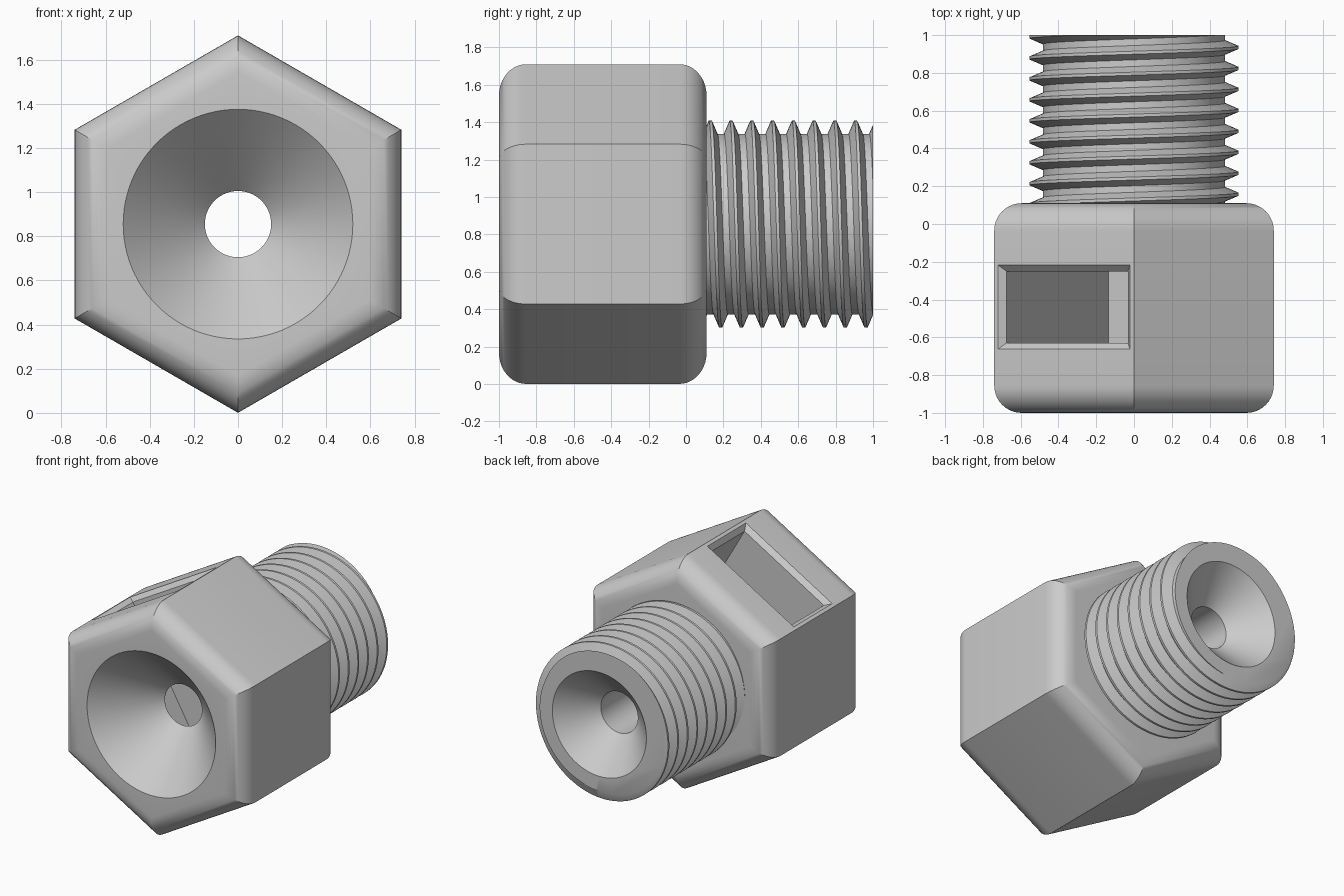
import bpy, bmesh
from math import sin, cos, pi, radians
from mathutils import Vector

AXIS = 0.855          # height of the centre line
APOTHEM = 0.74        # half the distance across the hex flats
PITCH = 0.111

if "Cube" in bpy.data.objects:
    bpy.data.objects.remove(bpy.data.objects["Cube"], do_unlink=True)

grey = bpy.data.materials.new("plain_grey")
grey.use_nodes = True
grey.diffuse_color = (0.6, 0.6, 0.6, 1)
grey.node_tree.nodes["Principled BSDF"].inputs["Base Color"].default_value = (0.6, 0.6, 0.6, 1)


def finish(name, bm):
    bmesh.ops.recalc_face_normals(bm, faces=bm.faces[:])
    mesh = bpy.data.meshes.new(name)
    bm.to_mesh(mesh)
    bm.free()
    mesh.materials.append(grey)
    obj = bpy.data.objects.new(name, mesh)
    bpy.context.collection.objects.link(obj)
    return obj


def loft(name, rings):
    """Closed solid skinned through rings of points, capped at both ends."""
    bm = bmesh.new()
    loops = [[bm.verts.new(p) for p in ring] for ring in rings]
    for a, b in zip(loops, loops[1:]):
        for i in range(len(a)):
            j = (i + 1) % len(a)
            bm.faces.new((a[i], a[j], b[j], b[i]))
    bm.faces.new(loops[0])
    bm.faces.new(loops[-1])
    return finish(name, bm)


def ring(radius, y, sides):
    """Regular polygon around the centre line, first corner at the top."""
    return [Vector((radius * sin(2 * pi * i / sides), y,
                    AXIS + radius * cos(2 * pi * i / sides))) for i in range(sides)]


# Hex head with rounded ends
ROUND, STEPS = 0.145, 10
front = [(ROUND * (1 - sin(t)), -1 + ROUND * (1 - cos(t)))
         for t in (pi / 2 * k / STEPS for k in range(STEPS + 1))]
section = front + [(inset, -0.89 - y) for inset, y in reversed(front)]
hex_head = loft("hex_head", [ring((APOTHEM - inset) / cos(pi / 6), y, 6) for inset, y in section])

# Threaded stem: helical rows, trimmed flat at both ends
ROOT, CREST, SEGS, TURNS = 0.483, 0.553, 96, 11
tooth = [(-0.008, CREST), (0.008, CREST), (0.038, ROOT), (PITCH - 0.038, ROOT)]
rows = [(0.13 + PITCH * (turn - 2) + dy, r) for turn in range(TURNS + 1) for dy, r in tooth]
bm = bmesh.new()
grid = []
for y, r in rows:
    grid.append([bm.verts.new((r * sin(2 * pi * i / SEGS), y + PITCH * i / SEGS,
                               AXIS + r * cos(2 * pi * i / SEGS))) for i in range(SEGS)])
for k in range(len(rows) - 1):
    for i in range(SEGS):
        if i < SEGS - 1:
            quad = (grid[k][i], grid[k][i + 1], grid[k + 1][i + 1], grid[k + 1][i])
        elif k + 5 < len(rows):
            # the seam joins each row to the same row one turn on
            quad = (grid[k][i], grid[k + 4][0], grid[k + 5][0], grid[k + 1][i])
        else:
            continue
        bm.faces.new(quad)
for y, normal in ((0.1, (0, -1, 0)), (1.0, (0, 1, 0))):
    bmesh.ops.bisect_plane(bm, geom=bm.verts[:] + bm.edges[:] + bm.faces[:], dist=1e-6,
                           plane_co=(0, y, 0), plane_no=normal, clear_outer=True)
    rim = [e for e in bm.edges if e.is_boundary
           and all(abs(v.co.y - y) < 1e-4 for v in e.verts)]
    bmesh.ops.holes_fill(bm, edges=rim, sides=0)
threaded_stem = finish("threaded_stem", bm)

# Through bore with a funnel at each end
bore_profile = [(0.57, -1.05), (0.15, -0.63), (0.15, 0.77), (0.40, 1.02)]
bore_cutter = loft("bore_cutter", [ring(r, y, 96) for r, y in bore_profile])

# Square side window with a chamfered rim, sunk into the upper right flat
across, out = Vector((cos(pi / 6), 0, 0.5)), Vector((-0.5, 0, cos(pi / 6)))
centre = Vector((0, -0.44, AXIS))


def window_ring(depth, grow):
    return [centre + out * depth + across * (su * (0.37 + grow)) + Vector((0, sy * (0.189 + grow), 0))
            for su, sy in ((-1, -1), (1, -1), (1, 1), (-1, 1))]


window_cutter = loft("window_cutter", [window_ring(-0.37, 0), window_ring(APOTHEM - 0.033, 0),
                                       window_ring(APOTHEM + 0.02, 0.053)])


def cut(obj, cutter):
    mod = obj.modifiers.new("cut", 'BOOLEAN')
    mod.operation, mod.solver, mod.object = 'DIFFERENCE', 'EXACT', cutter
    bpy.context.view_layer.objects.active = obj
    bpy.ops.object.modifier_apply(modifier=mod.name)


cut(hex_head, bore_cutter)
cut(hex_head, window_cutter)
cut(threaded_stem, bore_cutter)
for cutter in (bore_cutter, window_cutter):
    bpy.data.objects.remove(cutter, do_unlink=True)

# Smooth curved areas, keeping the hard edges
bpy.ops.object.select_all(action='DESELECT')
for obj in (hex_head, threaded_stem):
    obj.select_set(True)
bpy.context.view_layer.objects.active = hex_head
bpy.ops.object.shade_smooth_by_angle(angle=radians(30))
